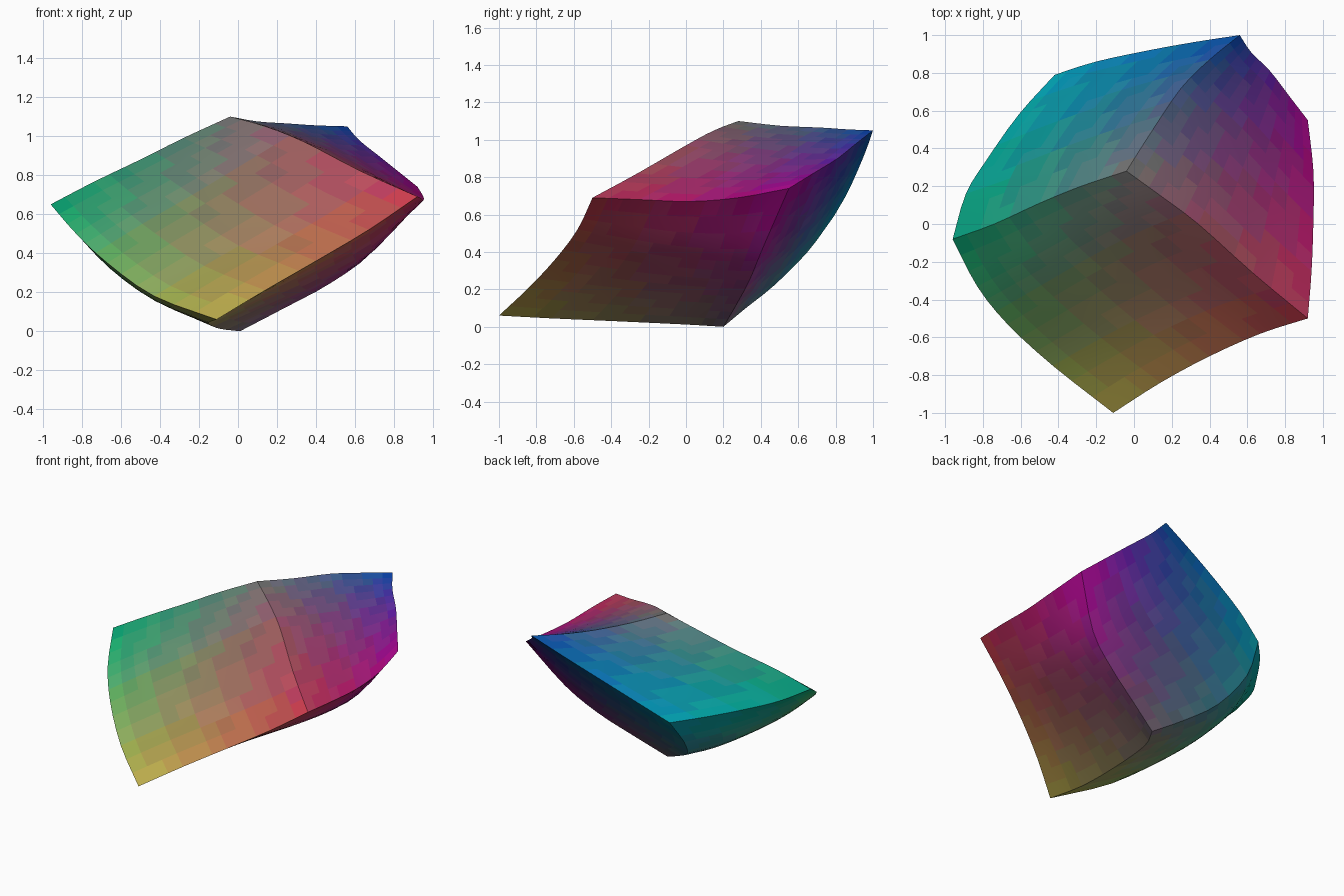
import bpy, bmesh
from mathutils import Vector

if "Cube" in bpy.data.objects:
    bpy.data.objects.remove(bpy.data.objects["Cube"])

N = 12  # cells along each edge of a face

# Eight corners: position and display colour
CORNERS = {
    "W": ((-.04, .28, 1.10), (.44, .46, .46)),
    "G": ((-.96, -.08, .65), (.02, .66, .47)),
    "Y": ((-.11, -1.0, .06), (.76, .72, .30)),
    "R": ((.92, -.50, .69), (.80, .22, .33)),
    "B": ((.56, 1.0, 1.05), (.05, .28, .64)),
    "M": ((.92, .55, .74), (.68, .02, .58)),
    "C": ((-.42, .79, .59), (.02, .62, .70)),
    "K": ((.01, .20, .0), (.48, .44, .48)),
}

# Points each curved edge passes through between its corners
EDGES = {
    "WG": [(-.28, .20, .99), (-.50, .11, .88), (-.74, .0, .765)],
    "GY": [(-.83, -.33, .50), (-.67, -.53, .35), (-.43, -.75, .18)],
    "YR": [(.14, -.84, .21), (.40, -.70, .36), (.67, -.58, .52)],
    "WR": [(.14, .15, 1.05), (.34, .0, .97), (.63, -.26, .82)],
    "WB": [(.10, .50, 1.075), (.25, .72, 1.065), (.40, .87, 1.055)],
    "GC": [(-.89, .16, .64), (-.78, .34, .625), (-.61, .58, .61)],
    "BC": [(.33, .965, .95), (.08, .92, .84), (-.20, .86, .71)],
    "MB": [(.82, .68, .82), (.72, .81, .90), (.62, .91, .98)],
    "RM": [(.94, -.25, .68), (.95, .02, .67), (.95, .28, .69)],
    "KY": [(-.09, .0, .012), (-.14, -.38, .03), (-.15, -.72, .045)],
    "KM": [(.24, .27, .12), (.48, .34, .25), (.70, .41, .42)],
    "KC": [(-.17, .32, .10), (-.34, .47, .22), (-.44, .65, .40)],
}

# Six faces as corner loops
FACES = ["WGYR", "WRMB", "WBCG", "KYGC", "KMRY", "KCBM"]


def spline(pts, t):
    """Smooth curve through evenly parametrised points."""
    p = [2 * pts[0] - pts[1]] + pts + [2 * pts[-1] - pts[-2]]
    s = t * (len(pts) - 1)
    i = min(int(s), len(pts) - 2)
    f = s - i
    a, b, c, d = p[i:i + 4]
    return .5 * (2 * b + (c - a) * f + (2 * a - 5 * b + 4 * c - d) * f * f
                 + (3 * b - a - 3 * c + d) * f ** 3)


def pos(k):
    return Vector(CORNERS[k][0])


def edge(a, b, t):
    """Point on the edge between two corners, in either direction."""
    if a + b not in EDGES:
        a, b, t = b, a, 1 - t
    return spline([pos(a)] + [Vector(q) for q in EDGES[a + b]] + [pos(b)], t)


def blend(q, u, v):
    """Bilinear mix of four corner values."""
    return (q[0] * (1 - u) * (1 - v) + q[1] * u * (1 - v)
            + q[2] * u * v + q[3] * (1 - u) * v)


def patch(f, u, v):
    """Coons patch spanning four edge curves."""
    a, b, c, d = f
    return (edge(a, b, u) * (1 - v) + edge(d, c, u) * v
            + edge(a, d, v) * (1 - u) + edge(b, c, v) * u
            - blend([pos(k) for k in f], u, v))


mesh = bpy.data.meshes.new("colour_solid")
obj = bpy.data.objects.new("colour_solid", mesh)
bpy.context.collection.objects.link(obj)
slots = {}


def material(rgb):
    """Slot of a material with this colour, shared between similar cells."""
    key = tuple(round(c * 16) for c in rgb)
    if key not in slots:
        m = bpy.data.materials.new("colour_%d_%d_%d" % key)
        m.diffuse_color = [(max(c, 0) / 16) ** 2.2 for c in key] + [1]
        m.use_nodes = True
        m.node_tree.nodes["Principled BSDF"].inputs["Base Color"].default_value = m.diffuse_color
        mesh.materials.append(m)
        slots[key] = len(slots)
    return slots[key]


# Solid skin, face by face
bm = bmesh.new()
for f in FACES:
    cols = [Vector(CORNERS[k][1]) for k in f]
    grid = [[bm.verts.new(patch(f, i / N, j / N)) for j in range(N + 1)]
            for i in range(N + 1)]
    for i in range(N):
        for j in range(N):
            face = bm.faces.new((grid[i][j], grid[i + 1][j],
                                 grid[i + 1][j + 1], grid[i][j + 1]))
            face.material_index = material(
                blend(cols, (i + .5) / N, (j + .5) / N))
bmesh.ops.remove_doubles(bm, verts=bm.verts, dist=.0005)
bmesh.ops.recalc_face_normals(bm, faces=bm.faces)
bm.to_mesh(mesh)
bm.free()

# Smooth faces, crisp ridges
bpy.context.view_layer.objects.active = obj
obj.select_set(True)
bpy.ops.object.shade_smooth_by_angle(angle=.5)
